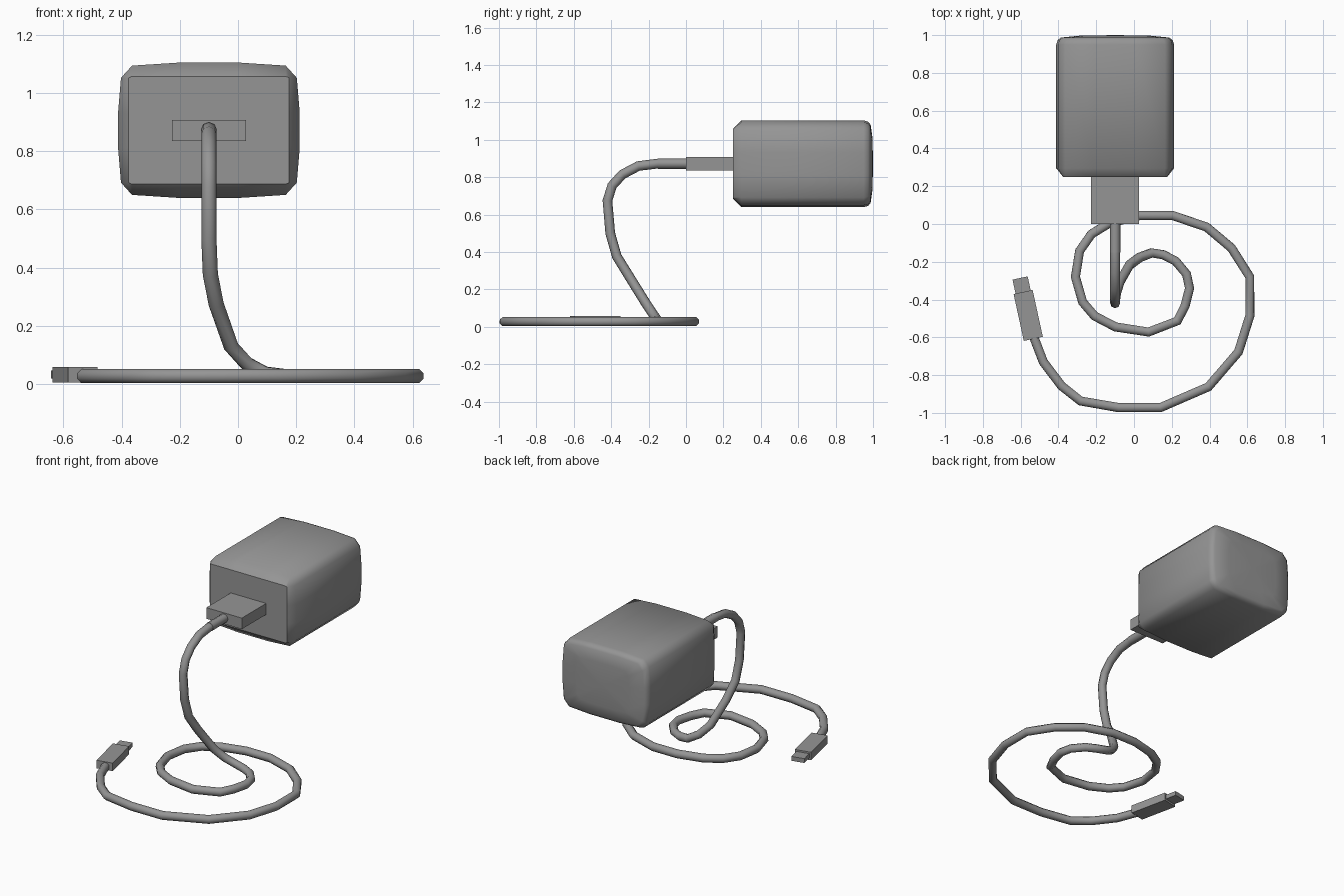
import bpy, bmesh, math
from mathutils import Vector

if "Cube" in bpy.data.objects:
    bpy.data.objects.remove(bpy.data.objects["Cube"])

GREY = bpy.data.materials.new("dark_grey")
GREY.diffuse_color = (0.3, 0.3, 0.3, 1)
GREY.use_nodes = True
GREY.node_tree.nodes["Principled BSDF"].inputs["Base Color"].default_value = GREY.diffuse_color


def smooth(ob, angle):
    bpy.ops.object.select_all(action='DESELECT')
    ob.select_set(True)
    bpy.context.view_layer.objects.active = ob
    if ob.type == 'CURVE':
        bpy.ops.object.convert(target='MESH')
    bpy.ops.object.shade_smooth_by_angle(angle=math.radians(angle))


def finish(name, bm, angle=None):
    bmesh.ops.recalc_face_normals(bm, faces=bm.faces)
    me = bpy.data.meshes.new(name)
    bm.to_mesh(me)
    bm.free()
    me.materials.append(GREY)
    ob = bpy.data.objects.new(name, me)
    bpy.context.collection.objects.link(ob)
    if angle:
        smooth(ob, angle)
    return ob


def box(name, center, size, turn=0):
    bm = bmesh.new()
    bmesh.ops.create_cube(bm, size=1)
    bmesh.ops.scale(bm, vec=size, verts=bm.verts)
    ob = finish(name, bm)
    ob.location = center
    ob.rotation_euler.z = turn
    return ob


def tube(name, points, radius):
    cu = bpy.data.curves.new(name, 'CURVE')
    cu.dimensions = '3D'
    cu.bevel_depth = radius
    cu.bevel_resolution = 2
    cu.use_fill_caps = True
    cu.materials.append(GREY)
    sp = cu.splines.new('POLY')
    sp.points.add(len(points) - 1)
    for p, co in zip(sp.points, points):
        p.co = (*co, 1)
    sp.use_smooth = True
    ob = bpy.data.objects.new(name, cu)
    bpy.context.collection.objects.link(ob)
    smooth(ob, 50)


# Adapter body: bulged section lofted along y, chamfered front, soft back
CX, CZ = -0.1, 0.872
quarter = [(0.312, 0.06), (0.302, 0.18), (0.264, 0.222), (0.11, 0.232)]
section = (quarter + [(-x, z) for x, z in reversed(quarter)]
           + [(-x, -z) for x, z in quarter]
           + [(x, -z) for x, z in reversed(quarter)])


def clamp(v, m):
    return max(-m, min(m, v))


rings = [
    (0.25, [(clamp(x, 0.276), clamp(z, 0.185)) for x, z in section]),
    (0.295, section),
    (0.95, section),
    (0.974, [(x * 0.975, z * 0.97) for x, z in section]),
    (0.987, [(x * 0.92, z * 0.9) for x, z in section]),
    (0.997, [(x * 0.6, z * 0.6) for x, z in section]),
]
bm = bmesh.new()
loops = [[bm.verts.new((CX + x, y, CZ + z)) for x, z in pts] for y, pts in rings]
n = len(section)
for a, b in zip(loops, loops[1:]):
    for i in range(n):
        j = (i + 1) % n
        bm.faces.new((a[i], a[j], b[j], b[i]))
bm.faces.new(loops[0])
tip = bm.verts.new((CX, 1.0, CZ))
for i in range(n):
    bm.faces.new((loops[-1][i], loops[-1][(i + 1) % n], tip))
finish("adapter_body", bm, 43.5)

# Large plug in the adapter, with its cable sleeve
box("adapter_plug", (CX, 0.145, 0.871), (0.255, 0.29, 0.072))
tube("plug_sleeve", [(CX, 0.01, 0.873), (CX, -0.15, 0.873)], 0.028)

# Cable: hanging part, then the spiral on the floor
hang = [(-.1, 0.01, .873), (-.1, -.15, .873), (-.1, -.255, .86), (-.1, -.34, .815),
        (-.1, -.395, .755), (-.1, -.42, .675), (-.1, -.405, .5), (-.095, -.37, .377),
        (-.075, -.307, .275), (-.024, -.217, .13), (.03, -.177, .07), (.093, -.153, .036)]
spiral = [(.155, -.163), (.22, -.196), (.278, -.265), (.294, -.34), (.27, -.434),
          (.23, -.513), (.077, -.572), (-.098, -.545), (-.209, -.487), (-.272, -.413),
          (-.31, -.28), (-.288, -.143), (-.225, -.053), (-.13, .005), (.03, .045),
          (.204, .045), (.384, -.016), (.516, -.127), (.613, -.28), (.613, -.487),
          (.553, -.677), (.394, -.862), (.14, -.972), (-.082, -.972), (-.283, -.937),
          (-.384, -.857), (-.48, -.73), (-.53, -.60)]
tube("cable", hang + [(x, y, 0.028) for x, y in spiral], 0.026)

# Small connector at the free end
start, mid, end = Vector((-.533, -.608)), Vector((-.587, -.36)), Vector((-.603, -.286))
axis = (mid - start).normalized()
turn = math.atan2(axis.y, axis.x) - math.pi / 2
c = (start + mid) / 2
box("small_connector", (c.x, c.y, 0.032), (0.103, (mid - start).length, 0.052), turn)
c = (mid + end) / 2 - axis * 0.01
box("small_connector_tip", (c.x, c.y, 0.033), (0.082, 0.096, 0.028), turn)
